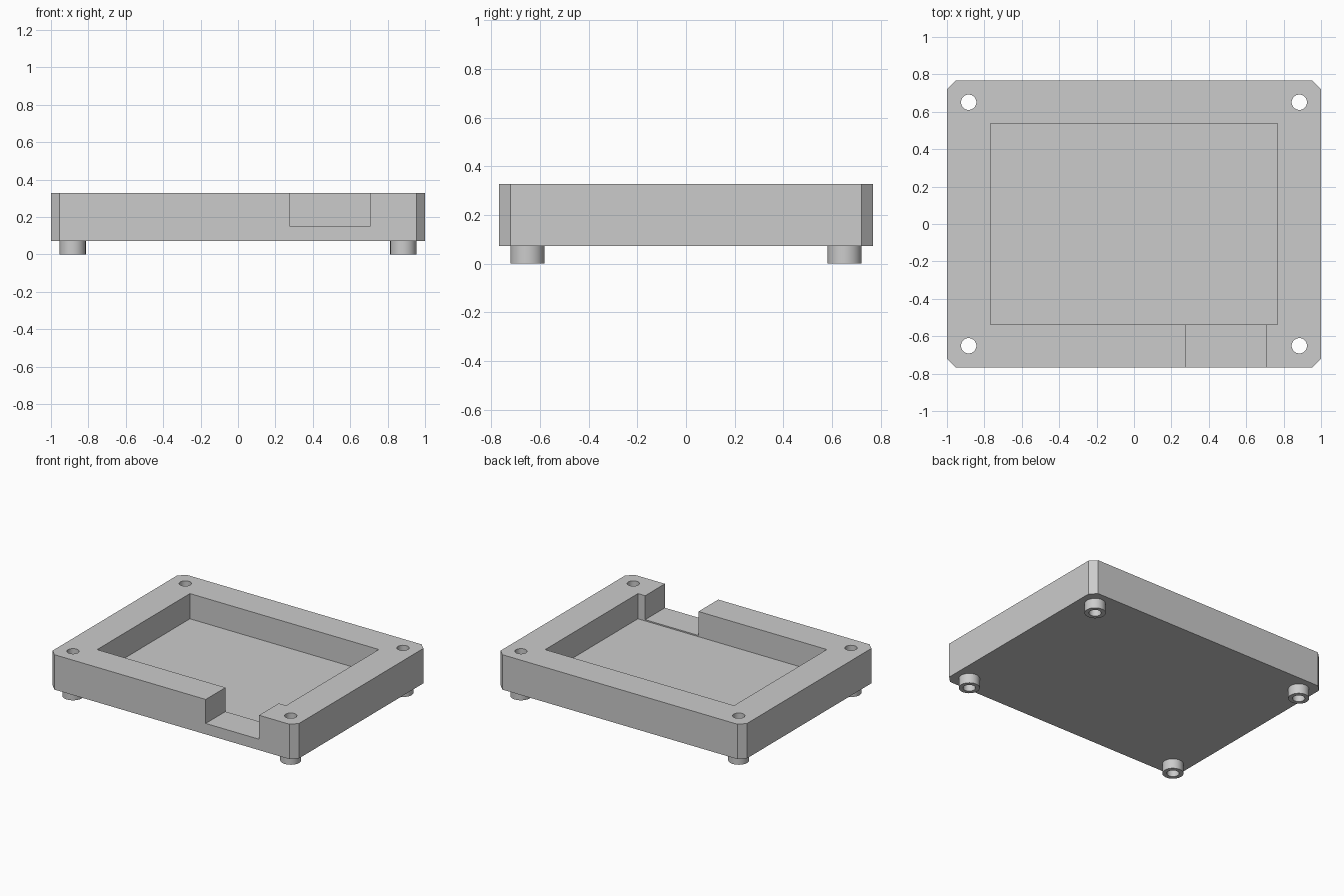
import bpy
import bmesh
from math import radians
from mathutils import Matrix, Vector

if "Cube" in bpy.data.objects:
    bpy.data.objects.remove(bpy.data.objects["Cube"])

HALF_X, HALF_Y, CHAMFER = 1.0, 0.767, 0.046
BASE, TOP = 0.072, 0.328
POCKET_X, POCKET_Y, POCKET_FLOOR = 0.767, 0.538, 0.143
NOTCH_LEFT, NOTCH_RIGHT, NOTCH_FLOOR = 0.708, 0.275, 0.152
HOLE_X, HOLE_Y, HOLE_R, FOOT_R = 0.884, 0.651, 0.041, 0.07

grey = bpy.data.materials.new("plain grey")
grey.use_nodes = True
grey.diffuse_color = (0.6, 0.6, 0.6, 1)
grey.node_tree.nodes["Principled BSDF"].inputs["Base Color"].default_value = (0.6, 0.6, 0.6, 1)


def make_object(name, bm):
    bmesh.ops.recalc_face_normals(bm, faces=bm.faces)
    mesh = bpy.data.meshes.new(name)
    bm.to_mesh(mesh)
    bm.free()
    mesh.materials.append(grey)
    obj = bpy.data.objects.new(name, mesh)
    bpy.context.collection.objects.link(obj)
    return obj


def box(name, low, high, chamfer=0):
    bm = bmesh.new()
    low, high = Vector(low), Vector(high)
    place = Matrix.Translation((low + high) / 2) @ Matrix.Diagonal((*(high - low), 1))
    bmesh.ops.create_cube(bm, size=1, matrix=place)
    if chamfer:
        upright = [e for e in bm.edges if abs(e.verts[0].co.z - e.verts[1].co.z) > 0.01]
        bmesh.ops.bevel(bm, geom=upright, offset=chamfer, segments=1, affect='EDGES')
    return make_object(name, bm)


def cylinder(name, x, y, radius, low, high):
    bm = bmesh.new()
    bmesh.ops.create_cone(bm, cap_ends=True, segments=48, radius1=radius, radius2=radius,
                          depth=high - low, matrix=Matrix.Translation((x, y, (low + high) / 2)))
    return make_object(name, bm)


def cut(obj, cutter):
    bpy.context.view_layer.objects.active = obj
    mod = obj.modifiers.new("cut", 'BOOLEAN')
    mod.operation = 'DIFFERENCE'
    mod.solver = 'EXACT'
    mod.object = cutter
    bpy.ops.object.modifier_apply(modifier=mod.name)
    bpy.data.objects.remove(cutter)


def shade(obj):
    bpy.ops.object.select_all(action='DESELECT')
    obj.select_set(True)
    bpy.context.view_layer.objects.active = obj
    bpy.ops.object.shade_smooth_by_angle(angle=radians(30))


# Tray with chamfered corners, a shallow pocket and a notch in the front wall
tray = box("tray", (-HALF_X, -HALF_Y, BASE), (HALF_X, HALF_Y, TOP), CHAMFER)
cut(tray, box("pocket_cutter", (-POCKET_X, -POCKET_Y, POCKET_FLOOR),
              (POCKET_X, POCKET_Y, TOP + 0.1)))
cut(tray, box("notch_cutter", (NOTCH_RIGHT, -HALF_Y - 0.1, NOTCH_FLOOR),
              (NOTCH_LEFT, -POCKET_Y + 0.1, TOP + 0.1)))

# Hollow feet in line with the screw holes through the tray
for side, x in (("right", -HOLE_X), ("left", HOLE_X)):
    for end, y in (("front", -HOLE_Y), ("back", HOLE_Y)):
        cut(tray, cylinder("hole_cutter", x, y, HOLE_R, BASE - 0.1, TOP + 0.1))
        foot = cylinder(f"{end}_{side}_foot", x, y, FOOT_R, 0, BASE)
        cut(foot, cylinder("hole_cutter", x, y, HOLE_R, -0.1, BASE + 0.1))
        shade(foot)
shade(tray)
